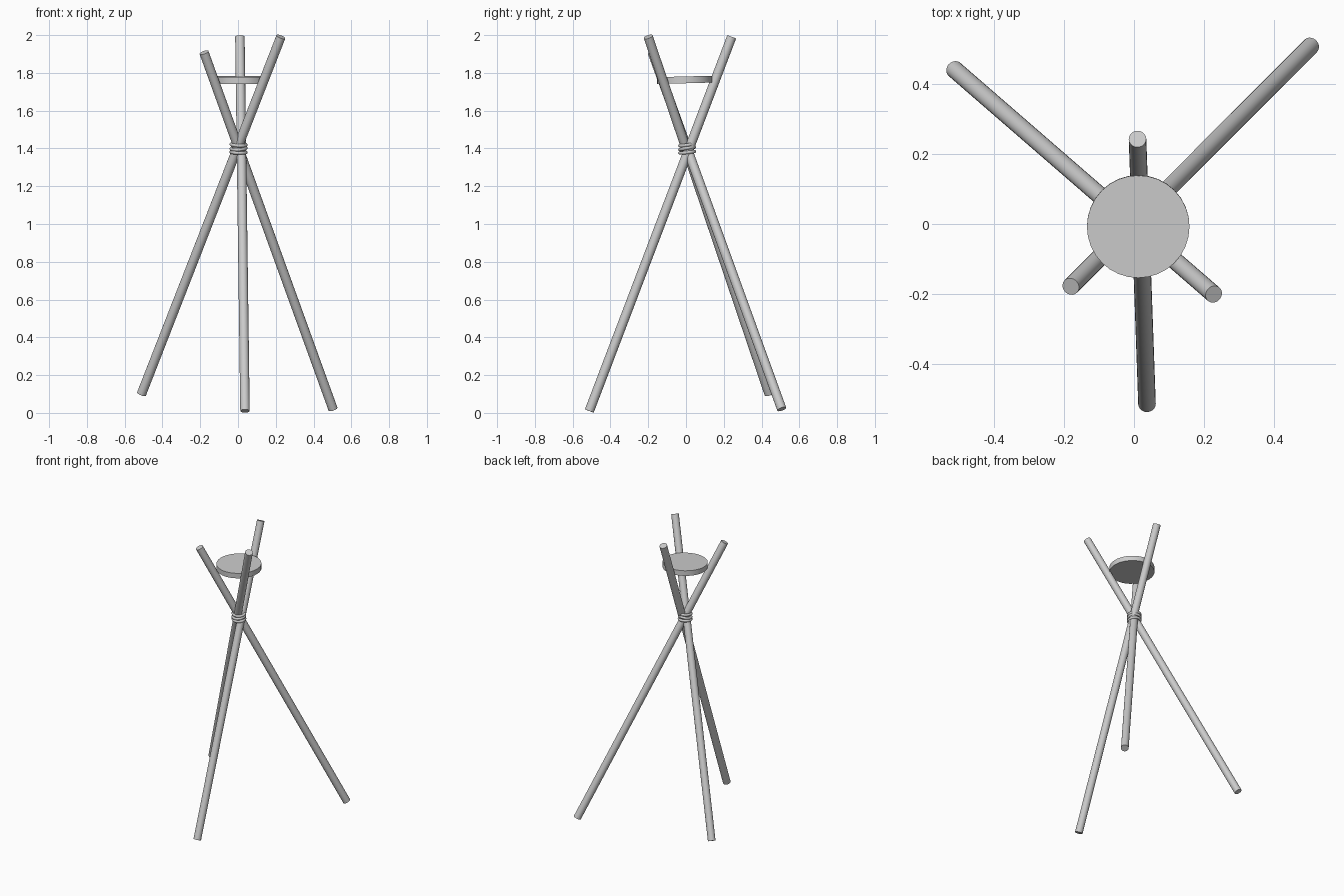
import bpy
from math import radians
from mathutils import Vector

if "Cube" in bpy.data.objects:
    bpy.data.objects.remove(bpy.data.objects["Cube"])


def finish(obj, name):
    obj.name = name
    bpy.ops.object.shade_smooth_by_angle(angle=radians(40))
    return obj


def pole(name, bottom, top, radius=0.025):
    a, b = Vector(bottom), Vector(top)
    bpy.ops.mesh.primitive_cylinder_add(
        vertices=20, radius=radius, depth=(b - a).length, location=(a + b) / 2,
        rotation=(b - a).to_track_quat('Z', 'Y').to_euler())
    return finish(bpy.context.object, name)


# Three crossed poles
pole("back_left_pole", (-0.511, 0.44, 0.10), (0.227, -0.20, 1.991))
pole("back_right_pole", (0.503, 0.507, 0.02), (-0.18, -0.178, 1.908))
pole("front_pole", (0.037, -0.512, 0.01), (0.01, 0.242, 1.991))

# Rope lashing around the crossing
rings = [(1.380, 6, 2), (1.400, 10, -3), (1.420, 8, 3)]
for i, (z, tilt_x, tilt_y) in enumerate(rings):
    bpy.ops.mesh.primitive_torus_add(
        major_radius=0.039, minor_radius=0.009, major_segments=28, minor_segments=10,
        location=(0.003, 0.006, z), rotation=(radians(tilt_x), radians(tilt_y), 0))
    finish(bpy.context.object, f"rope_ring_{i + 1}")

# Round dish resting between the upper ends
bpy.ops.mesh.primitive_cylinder_add(
    vertices=32, radius=0.146, depth=0.036, location=(0.012, -0.007, 1.763),
    rotation=(radians(1.5), 0, 0))
finish(bpy.context.object, "round_plate")
